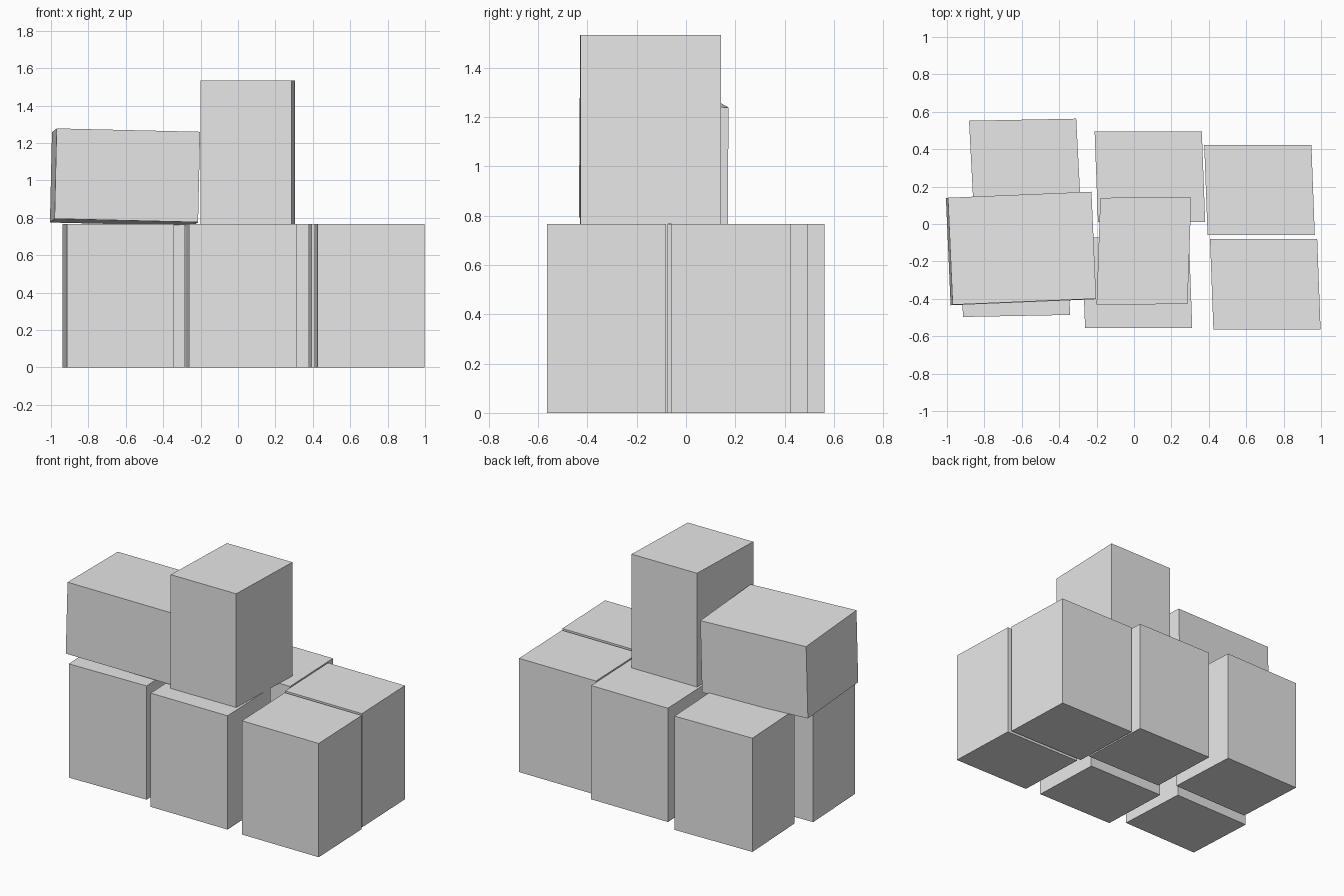
import bpy
import bmesh
from mathutils import Matrix, Vector

default = bpy.data.objects.get("Cube")
if default:
    bpy.data.objects.remove(default, do_unlink=True)

# One plain grey material
GREY = (0.8, 0.8, 0.8, 1.0)
grey = bpy.data.materials.new("light_grey")
grey.use_nodes = True
grey.diffuse_color = GREY
grey.node_tree.nodes["Principled BSDF"].inputs["Base Color"].default_value = GREY

HEIGHT = 0.767
UP = (0, 0, HEIGHT)


def block(name, centre, across, depth, up=UP):
    """Box spanned by three edge vectors, so it can lean or skew slightly."""
    axes = Matrix((across, depth, up)).transposed().to_4x4()
    bm = bmesh.new()
    bmesh.ops.create_cube(bm, size=1, matrix=axes)
    bmesh.ops.recalc_face_normals(bm, faces=bm.faces)
    mesh = bpy.data.meshes.new(name)
    bm.to_mesh(mesh)
    bm.free()
    mesh.materials.append(grey)
    obj = bpy.data.objects.new(name, mesh)
    obj.location = Vector(centre)
    bpy.context.collection.objects.link(obj)
    return obj


# Bottom layer: six upright blocks (name, x, y, across tilt, depth skew)
for name, x, y, tilt, skew in (
    ("front_left_block", 0.702, -0.323, 0, -0.018),
    ("back_left_block", 0.671, 0.182, 0, -0.018),
    ("front_middle_block", 0.016, -0.315, 0, -0.018),
    ("back_middle_block", 0.085, 0.252, 0, -0.018),
    ("front_right_block", -0.64, -0.25, 0.011, -0.025),
    ("back_right_block", -0.583, 0.316, 0.011, -0.025),
):
    block(name, (x, y, HEIGHT / 2), (0.573, tilt, 0), (skew, 0.483, 0))

# Upper layer: one block standing, one lying on its side and leaning
block("standing_block", (0.053, -0.144, HEIGHT * 1.5),
      (0.486, 0.003, 0), (0.02, 0.571, 0))
block("lying_block", (-0.604, -0.131, 1.017),
      (0.767, 0.032, -0.018), (-0.025, 0.572, -0.02), (0.011, 0.003, 0.483))
